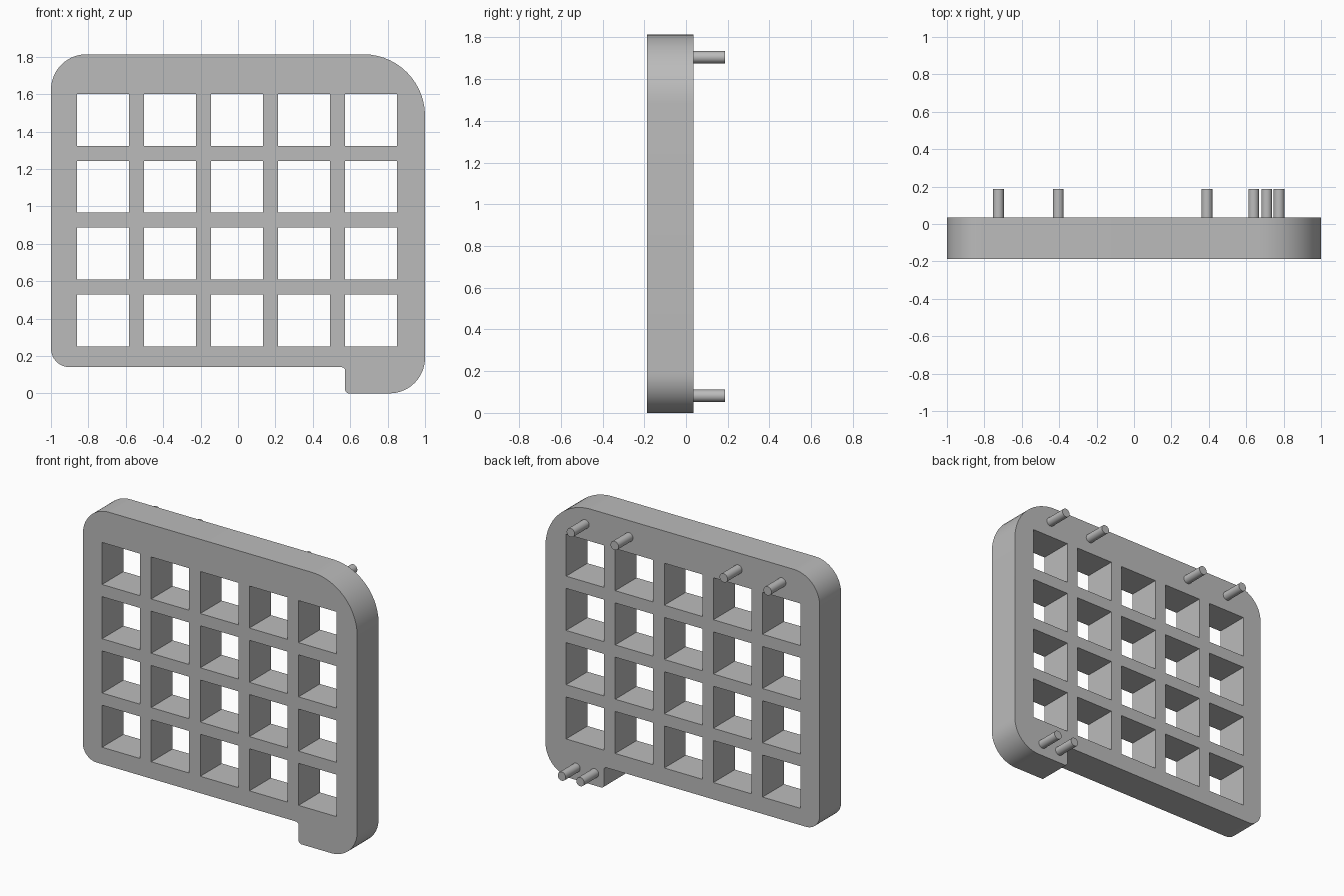
import bpy, bmesh, math
from mathutils import Vector

if "Cube" in bpy.data.objects:
    bpy.data.objects.remove(bpy.data.objects["Cube"])

FRONT, BACK, PEG_END = -0.187, 0.036, 0.187

grey = bpy.data.materials.new("plain grey")
grey.use_nodes = True
colour = (0.5, 0.5, 0.5, 1)
grey.diffuse_color = colour
grey.node_tree.nodes["Principled BSDF"].inputs["Base Color"].default_value = colour


def rounded(corners, steps=14):
    """Replace each (x, z, radius) right-angled corner by an arc."""
    points = []
    for i, (x, z, r) in enumerate(corners):
        p = Vector((x, z))
        a = (Vector(corners[i - 1][:2]) - p).normalized() * r
        b = (Vector(corners[(i + 1) % len(corners)][:2]) - p).normalized() * r
        for k in range(steps + 1):
            t = k / steps * math.pi / 2
            points.append(p + a * (1 - math.sin(t)) + b * (1 - math.cos(t)))
    return points


def add_loop(curve, points):
    spline = curve.splines.new('POLY')
    spline.points.add(len(points) - 1)
    for sp, (x, z) in zip(spline.points, points):
        sp.co = (x, z, 0, 1)
    spline.use_cyclic_u = True


def finish(obj):
    bpy.ops.object.select_all(action='DESELECT')
    obj.select_set(True)
    bpy.context.view_layer.objects.active = obj
    if obj.type == 'CURVE':
        bpy.ops.object.convert(target='MESH')
        obj = bpy.context.object
        bm = bmesh.new()
        bm.from_mesh(obj.data)
        bmesh.ops.remove_doubles(bm, verts=bm.verts, dist=0.0005)
        bmesh.ops.recalc_face_normals(bm, faces=bm.faces)
        bm.to_mesh(obj.data)
        bm.free()
    bpy.ops.object.transform_apply(location=False, rotation=True, scale=True)
    bpy.ops.object.shade_smooth_by_angle(angle=math.radians(30))
    obj.data.materials.clear()
    obj.data.materials.append(grey)


# Panel outline with a tab at the lower left, and a grid of square windows
profile = bpy.data.curves.new("grid_panel", 'CURVE')
profile.dimensions = '2D'
profile.fill_mode = 'BOTH'
profile.extrude = (BACK - FRONT) / 2
add_loop(profile, rounded([
    (-1, 0.14, 0.1), (0.573, 0.14, 0.02), (0.573, 0, 0.02),
    (1, 0, 0.19), (1, 1.813, 0.33), (-1, 1.813, 0.19)]))
SIZE, PITCH = 0.277, 0.358
for col in range(5):
    for row in range(4):
        x, z = -0.86 + col * PITCH, 0.251 + row * PITCH * 1.259 / 1.2605 + 0
        add_loop(profile, [(x, z), (x + SIZE, z), (x + SIZE, z + SIZE), (x, z + SIZE)])
panel = bpy.data.objects.new("grid_panel", profile)
bpy.context.collection.objects.link(panel)
panel.location.y = (FRONT + BACK) / 2
panel.rotation_euler.x = math.pi / 2
finish(panel)

# Round pegs on the back: four along the top, two on the tab
pegs = [("top_peg", x, 1.705) for x in (-0.725, -0.405, 0.39, 0.71)]
pegs += [("tab_peg", x, 0.082) for x in (0.64, 0.775)]
for name, x, z in pegs:
    start = BACK - 0.01
    bpy.ops.mesh.primitive_cylinder_add(
        vertices=32, radius=0.029, depth=PEG_END - start,
        location=(x, (start + PEG_END) / 2, z), rotation=(math.pi / 2, 0, 0))
    peg = bpy.context.object
    peg.name = name
    finish(peg)
